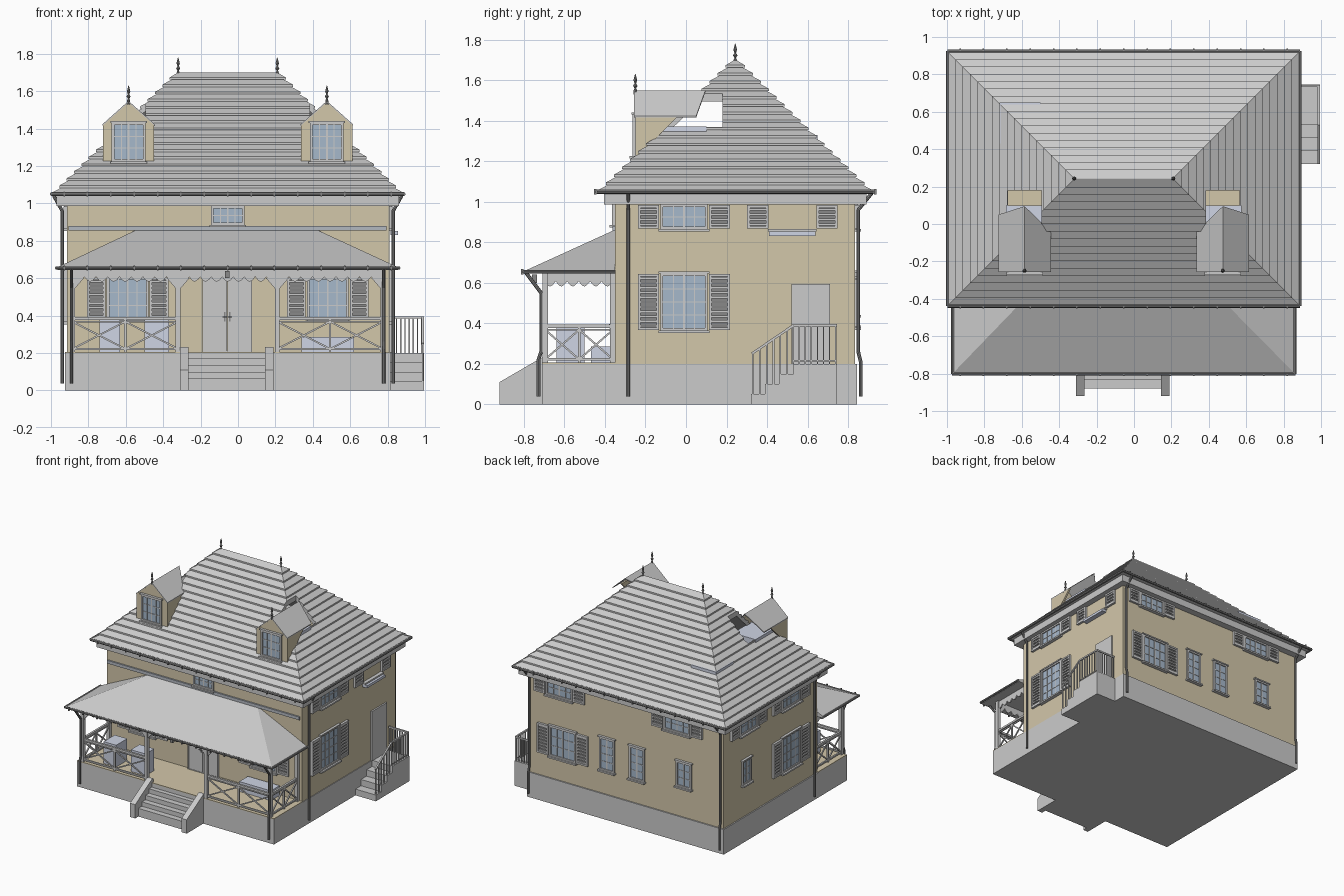
import bpy, bmesh, math
from mathutils import Vector, Matrix

if "Cube" in bpy.data.objects:
    bpy.data.objects.remove(bpy.data.objects["Cube"])

CX, RY = -0.055, 0.243            # house mid x, ridge y
X0, X1, Y0, Y1 = -0.925, 0.815, -0.35, 0.84
COL = {'tan': (0.65, 0.57, 0.40, 1), 'glass': (0.38, 0.48, 0.60, 1), 'blue': (0.62, 0.66, 0.78, 1),
       'dark': (0.25, 0.25, 0.25, 1), 'flash': (0.45, 0.48, 0.53, 1)}
MAT = {}
for k, c in COL.items():
    MAT[k] = bpy.data.materials.new(k)
    MAT[k].diffuse_color = c
P = {}                            # part name -> bmesh


def part(n):
    return P.setdefault(n, bmesh.new())


def box(n, x0, x1, y0, y1, z0, z1):
    m = Matrix.Translation(((x0+x1)/2, (y0+y1)/2, (z0+z1)/2)) @ Matrix.Diagonal((abs(x1-x0), abs(y1-y0), abs(z1-z0), 1))
    bmesh.ops.create_cube(part(n), size=1, matrix=m)


def along(p, q):
    p, q = Vector(p), Vector(q)
    return Matrix.Translation((p+q)/2) @ (q-p).to_track_quat('Z', 'Y').to_matrix().to_4x4(), (q-p).length


def beam(n, p, q, w):
    m, l = along(p, q)
    bmesh.ops.create_cube(part(n), size=1, matrix=m @ Matrix.Diagonal((w, w, l, 1)))


def tube(n, pts, r):
    for p, q in zip(pts, pts[1:]):
        m, l = along(p, q)
        bmesh.ops.create_cone(part(n), cap_ends=True, segments=8, radius1=r, radius2=r, depth=l + r*0.5, matrix=m)


def prism(n, pts, vec):
    bm, v = part(n), Vector(vec)
    a = [bm.verts.new(p) for p in pts]
    b = [bm.verts.new(Vector(p) + v) for p in pts]
    bm.faces.new(a)
    bm.faces.new(b[::-1])
    for i in range(len(a)):
        j = (i+1) % len(a)
        bm.faces.new((a[i], a[j], b[j], b[i]))


def loft(n, rings, cap=True):
    bm = part(n)
    vs = [[bm.verts.new(p) for p in r] for r in rings]
    k = len(vs[0])
    for a, b in zip(vs, vs[1:]):
        for i in range(k):
            bm.faces.new((a[i], a[(i+1) % k], b[(i+1) % k], b[i]))
    if cap:
        bm.faces.new(vs[0])
        bm.faces.new(vs[-1])


# plinth, walls, cornice, porch floor
box('plinth', X0, X1, -0.71, 0.845, 0, 0.2)
box('walls', X0+.01, X1-.005, Y0, 0.835, 0.2, 1.0)
box('porch_floor', X0, X1, -0.71, Y0, 0.2, 0.206)
box('cornice', -0.97, 0.86, -0.405, 0.89, 0.985, 1.04)
box('attic_floor', -0.9, 0.79, -0.33, 0.82, 1.04, 1.045)
box('wall_band', -0.905, 0.795, Y0-.012, Y0, 0.855, 0.88)


# main hip roof in overlapping courses, hollow inside
def ring(inset, z):
    hx, hy = 0.935-inset, max(0.672-inset, 0.003)
    return [(CX-hx, RY-hy, z), (CX+hx, RY-hy, z), (CX+hx, RY+hy, z), (CX-hx, RY+hy, z)]


N, ZE, ZR = 17, 1.045, 1.70
rings = [ring(0.655, 1.045+0.62*0.975), ring(0.035, ZE)]
for i in range(N):
    t, z = 0.669*i/N, ZE+(ZR-ZE)*i/N
    rings += [ring(t+.004, z), ring(t-.005, z), ring(t-.005, z+.012)]
rings.append(ring(0.669, ZR))
loft('main_roof', rings)

# gutters with brackets
for r, h, n in ((0.94, 0.68, 1.05),):
    c = [(CX-r, RY-h, n), (CX+r, RY-h, n), (CX+r, RY+h, n), (CX-r, RY+h, n), (CX-r, RY-h, n)]
    tube('gutter', c, 0.011)
tube('gutter', [(-0.97, Y0, .655), (-0.97, -.8, .655), (0.86, -.8, .655), (0.86, Y0, .655)], 0.009)
for i in range(15):
    x = -0.93 + i*0.125
    for y, z in ((RY-.69, 1.05), (RY+.69, 1.05), (-.808, .655)):
        box('gutter_brackets', x-.004, x+.004, y-.006, y+.006, z-.014, z+.012)

# downpipes
for s in (-1, 1):
    e = CX + s*0.885
    tube('downpipes', [(CX+s*.93, -.285, 1.04), (e, -.285, .96), (e, -.285, .04)], .009)
    e = CX + s*0.845
    tube('downpipes', [(e, .915, 1.04), (e, .85, .96), (e, .85, .26), (e, .862, .21), (e, .862, .04)], .009)
    e = CX + s*0.835
    tube('downpipes', [(e, -.79, .65), (e, -.715, .55), (e, -.715, .26), (e, -.728, .22), (e, -.728, .04)], .009)


# finials, turned from a profile
def finial(x, y, z):
    prof = [(.008, -.02), (.008, .0), (.004, .01), (.011, .022), (.004, .034), (.009, .05), (.0015, .08)]
    loft('finials', [[(x+r*math.cos(a*math.pi/4), y+r*math.sin(a*math.pi/4), z+h) for a in range(8)] for r, h in prof])


finial(-0.32, RY, ZR)
finial(0.21, RY, ZR)

# porch roof: half hip against the wall
prism('porch_eave', [(-.965, -.795, .645), (.855, -.795, .645), (.855, Y0, .645), (-.965, Y0, .645)], (0, 0, .012))
loft('porch_roof', [[(-.97, -.8, .657), (.86, -.8, .657), (.86, Y0, .657), (-.97, Y0, .657)],
                    [(-.54, Y0-.004, .86), (.42, Y0-.004, .86), (.42, Y0, .86), (-.54, Y0, .86)]])

# windows: each wall maps (along, out, up) to world space
WALL = {'front': lambda u, d: (u, Y0-d), 'back': lambda u, d: (u, 0.835+d), 'dormer': lambda u, d: (u, -0.25-d),
        'right': lambda u, d: (X1-.005+d, u), 'left': lambda u, d: (X0+.01-d, u)}


def wbox(n, side, u0, u1, d0, d1, z0, z1):
    a, b = WALL[side](u0, d0), WALL[side](u1, d1)
    box(n, a[0], b[0], a[1], b[1], z0, z1)


def framed(n, side, u0, u1, z0, z1, f, d):
    for a, b, c, e in ((u0, u0+f, z0, z1), (u1-f, u1, z0, z1), (u0, u1, z0, z0+f), (u0, u1, z1-f, z1)):
        wbox(n, side, a, b, -.002, d, c, e)


def window(side, u, hw, z0, z1, cols, rows, shutter=0, glass=True):
    if glass:
        wbox('window_glass', side, u-hw, u+hw, -.005, .005, z0, z1)
        for i in range(1, cols):
            x, w = u-hw+2*hw*i/cols, .005 if i*2 == cols else .0025
            wbox('window_bars', side, x-w, x+w, 0, .009, z0, z1)
        for i in range(1, rows):
            z = z0+(z1-z0)*i/rows
            wbox('window_bars', side, u-hw, u+hw, 0, .008, z-.0025, z+.0025)
        framed('window_frames', side, u-hw-.012, u+hw+.012, z0-.012, z1+.012, .014, .014)
    wbox('window_sills', side, u-hw-.02, u+hw+.02, 0, .028, z0-.022, z0-.01)
    wbox('window_sills', side, u-hw-.02, u+hw+.02, 0, .02, z1+.01, z1+.02)
    if shutter:
        for a in (u-hw-.018-shutter, u+hw+.018):
            framed('shutters', side, a, a+shutter, z0-.008, z1+.008, .013, .018)
            wbox('shutter_gaps', side, a+.01, a+shutter-.01, 0, .005, z0, z1)
            k = max(4, round((z1-z0)/.024))
            for i in range(k):
                z = z0 + (z1-z0)*(i+.5)/k
                wbox('shutters', side, a+.01, a+shutter-.01, 0, .014, z-.006, z+.005)


for u in (-.59, .48):
    window('front', u, .1, .385, .595, 4, 3, .1)
window('front', -.055, .078, .895, .975, 4, 2)
for s in ('right', 'left'):
    window(s, -.01, .105, .375, .635, 4, 4, .105)
    window(s, -.01, .105, .875, .975, 4, 2, .105)
    window(s, .525, .1, .875, .975, 4, 2, .105, glass=s == 'left')
window('left', .55, .045, .47, .64, 2, 3)
window('back', .5, .105, .39, .61, 4, 3, .1)
for u in (.11, -.155):
    window('back', u, .055, .4, .64, 2, 4)
window('back', -.57, .055, .45, .63, 2, 3)
for u in (.53, -.51):
    window('back', u, .105, .875, .975, 4, 2, .1)
box('flower_box', X1, X1+.04, .41, .64, .832, .852)

# doors
for a, b in ((-.18, -.06), (-.055, .065)):
    wbox('front_door', 'front', a, b, 0, .014, .206, .6)
for x in (-.07, -.045):
    wbox('door_handles', 'front', x-.012, x+.012, .014, .03, .39, .396)
    wbox('door_handles', 'front', x-.004, x+.004, .014, .02, .37, .42)
framed('window_frames', 'front', -.19, .075, .2, .61, .01, .018)
wbox('side_door', 'right', .52, .71, 0, .012, .2, .595)
box('porch_lamp', -.07, -.045, -.76, -.735, .6, .64)

# dormers
for s in (-1, 1):
    c = CX + s*.53
    w = .137
    prism('dormer_front', [(c-w, -.25, 1.215), (c+w, -.25, 1.215), (c+w, -.25, 1.42), (c, -.25, 1.54), (c-w, -.25, 1.42)], (0, .02, 0))
    for t in (-1, 1):
        x = c + t*w
        prism('dormer_cheeks', [(x, -.25, 1.21), (x, -.25, 1.42), (x, -.04, 1.42)], (-t*.015, 0, 0))
        back = .05 if t == s else -.04
        prism('dormer_roof', [(c, -.256, 1.54), (c, .095, 1.54), (c+t*.14, back, 1.415), (c+t*.14, -.256, 1.415)], (0, 0, .008))
    window('dormer', c, .078, 1.235, 1.42, 4, 3)
    finial(c, -.25, 1.55)
    # opening behind the dormer, and stored boxes inside the attic
    box('roof_cutter', c-.09, c+.09, -.2, .18, 1.15, 1.66)
    box('attic_boxes', c-.1, c+.1, -.13, .1, 1.3, 1.37)
box('attic_boxes', -.72, -.5, .43, .65, 1.2, 1.33)

# porch posts, brackets, scalloped valance
POSTS = (-.885, -.32, .21, .775)
for x in POSTS:
    box('porch_posts', x-.013, x+.013, -.708, -.682, .2, .65)
    for t in (-1, 1):
        if X0 < x+t*.06 < X1:
            prism('post_brackets', [(x, -.7, .53), (x, -.7, .6), (x+t*.06, -.7, .6)], (0, .01, 0))
for x in (POSTS[0], POSTS[3]):
    box('porch_posts', x-.013, x+.013, -.376, Y0, .2, .65)


def valance(p, q, n):
    p, q = Vector(p), Vector(q)
    d = (q-p).normalized()
    pts = [p+Vector((0, 0, .645)), q+Vector((0, 0, .645))]
    for i in range(n*6, -1, -1):
        pts.append(p.lerp(q, i/(n*6)) + Vector((0, 0, .608 - .026*abs(math.sin(math.pi*i/6)))))
    prism('porch_valance', pts, (-d.y*.01, d.x*.01, 0))


for a, b in zip(POSTS, POSTS[1:]):
    valance((a, -.7, 0), (b, -.7, 0), 9)
for x in (POSTS[0], POSTS[3]):
    valance((x, -.7, 0), (x, -.36, 0), 6)


# porch railings with crossed braces
def railing(p, q, n):
    p, q = Vector(p), Vector(q)
    up = lambda v, z: (v.x, v.y, z)
    for z, w in ((.385, .016), (.368, .008), (.222, .012)):
        beam('porch_railing', up(p, z), up(q, z), w)
    for i in range(n):
        a, b = p.lerp(q, i/n), p.lerp(q, (i+1)/n)
        beam('porch_railing', up(a, .222), up(b, .368), .009)
        beam('porch_railing', up(a, .368), up(b, .222), .009)
        beam('porch_railing', up(b, .206), up(b, .38), .012)


railing((POSTS[0], -.695, 0), (POSTS[1], -.695, 0), 2)
railing((POSTS[2], -.695, 0), (POSTS[3], -.695, 0), 2)
for x in (POSTS[0], POSTS[3]):
    railing((x, -.695, 0), (x, -.36, 0), 2)

# porch furniture
box('porch_seats', -.74, -.63, -.64, -.5, .206, .38)
box('porch_seats', -.5, -.37, -.64, -.53, .206, .38)
box('porch_seats', .34, .62, -.47, -.36, .206, .285)

# front steps between sloping cheek walls
for i in range(4):
    box('front_steps', -.27, .145, -.88+i*.045, -.7, 0, .065+.035*i)
for x in (-.31, .145):
    prism('step_walls', [(x, -.92, 0), (x, -.92, .11), (x, -.71, .232), (x, -.69, .232), (x, -.69, 0)], (.045, 0, 0))

# side landing, steps and railing
box('side_steps', .8, .995, .53, .745, 0, .2)
for i in range(3):
    box('side_steps', .8, .995, .32+.07*i, .54, 0, .05*(i+1))
R = 'side_railing'
beam(R, (.988, .53, .39), (.988, .742, .39), .012)
beam(R, (.82, .738, .39), (.99, .738, .39), .012)
beam(R, (.988, .325, .25), (.988, .53, .39), .012)
beam(R, (.988, .53, .215), (.988, .74, .215), .006)
for i in range(8):
    y = .53 + i*.0297
    beam(R, (.988, y, .2), (.988, y, .39), .007)
    x = .825 + i*.0225
    beam(R, (x, .738, .2), (x, .738, .39), .007)
for i in range(6):
    y = .33 + i*.034
    beam(R, (.988, y, .05*(1+int((y-.32)/.07))), (.988, y, .253+(y-.33)*.68), .008)

# turn the parts into objects
PAINT = {'tan': 'walls porch_floor attic_floor dormer_front dormer_cheeks', 'glass': 'window_glass',
         'blue': 'attic_boxes porch_seats flower_box', 'flash': 'wall_band',
         'dark': 'gutter gutter_brackets downpipes shutter_gaps porch_lamp door_handles finials'}
for n, bm in P.items():
    bmesh.ops.recalc_face_normals(bm, faces=bm.faces)
    me = bpy.data.meshes.new(n)
    bm.to_mesh(me)
    ob = bpy.data.objects.new(n, me)
    bpy.context.collection.objects.link(ob)
    for k, names in PAINT.items():
        if n in names.split():
            me.materials.append(MAT[k])

# cut the openings
cut = bpy.data.objects['roof_cutter']
cut.hide_render = True
cut.display_type = 'WIRE'
mod = bpy.data.objects['main_roof'].modifiers.new('openings', 'BOOLEAN')
mod.operation, mod.object, mod.solver = 'DIFFERENCE', cut, 'EXACT'

for m in bpy.data.materials:
    if m.users and not m.is_grease_pencil:
        m.use_nodes = True
        m.node_tree.nodes["Principled BSDF"].inputs["Base Color"].default_value = m.diffuse_color
